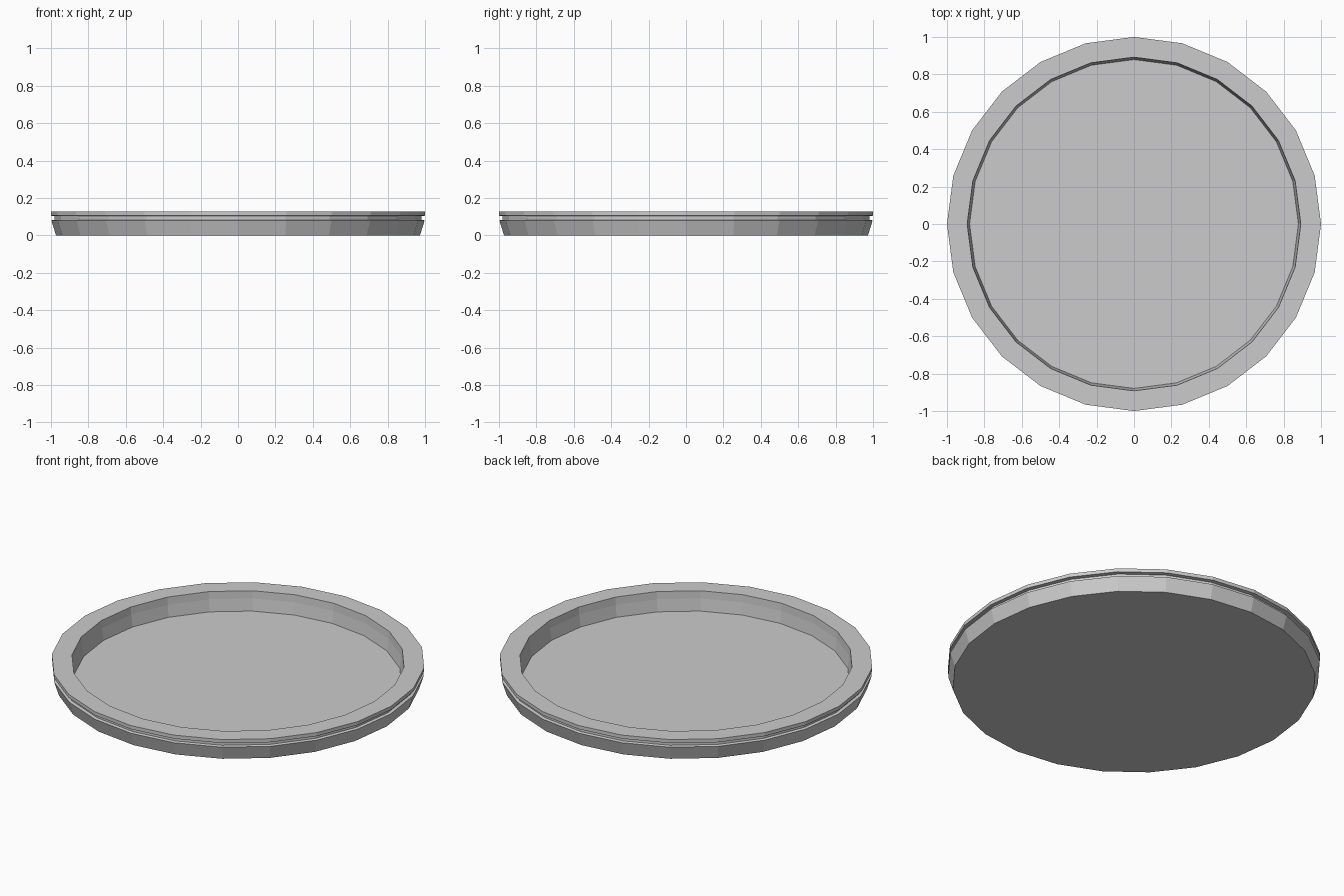
import bpy, bmesh
from math import cos, sin, tau

if "Cube" in bpy.data.objects:
    bpy.data.objects.remove(bpy.data.objects["Cube"])

SIDES = 24

# Half cross-section (radius, height): outer wall, groove, flat rim, inner wall
PROFILE = [
    (0.973, 0.0), (0.998, 0.08), (0.98, 0.083), (0.98, 0.102),
    (1.0, 0.105), (1.0, 0.126),
    (0.892, 0.126), (0.889, 0.082), (0.879, 0.012),
]


def lathe(name, profile, sides):
    """Spin a profile around z and cap both ends with flat discs."""
    bm = bmesh.new()
    rings = [[bm.verts.new((r * cos(tau * i / sides), r * sin(tau * i / sides), z))
              for i in range(sides)] for r, z in profile]
    for low, high in zip(rings, rings[1:]):
        for i in range(sides):
            j = (i + 1) % sides
            bm.faces.new((low[i], low[j], high[j], high[i]))
    bm.faces.new(rings[0][::-1])  # underside
    bm.faces.new(rings[-1])       # floor
    bmesh.ops.recalc_face_normals(bm, faces=bm.faces)
    mesh = bpy.data.meshes.new(name)
    bm.to_mesh(mesh)
    bm.free()
    obj = bpy.data.objects.new(name, mesh)
    bpy.context.collection.objects.link(obj)
    return obj


# Shallow round tray with a grooved rim
lathe("round_tray", PROFILE, SIDES)
